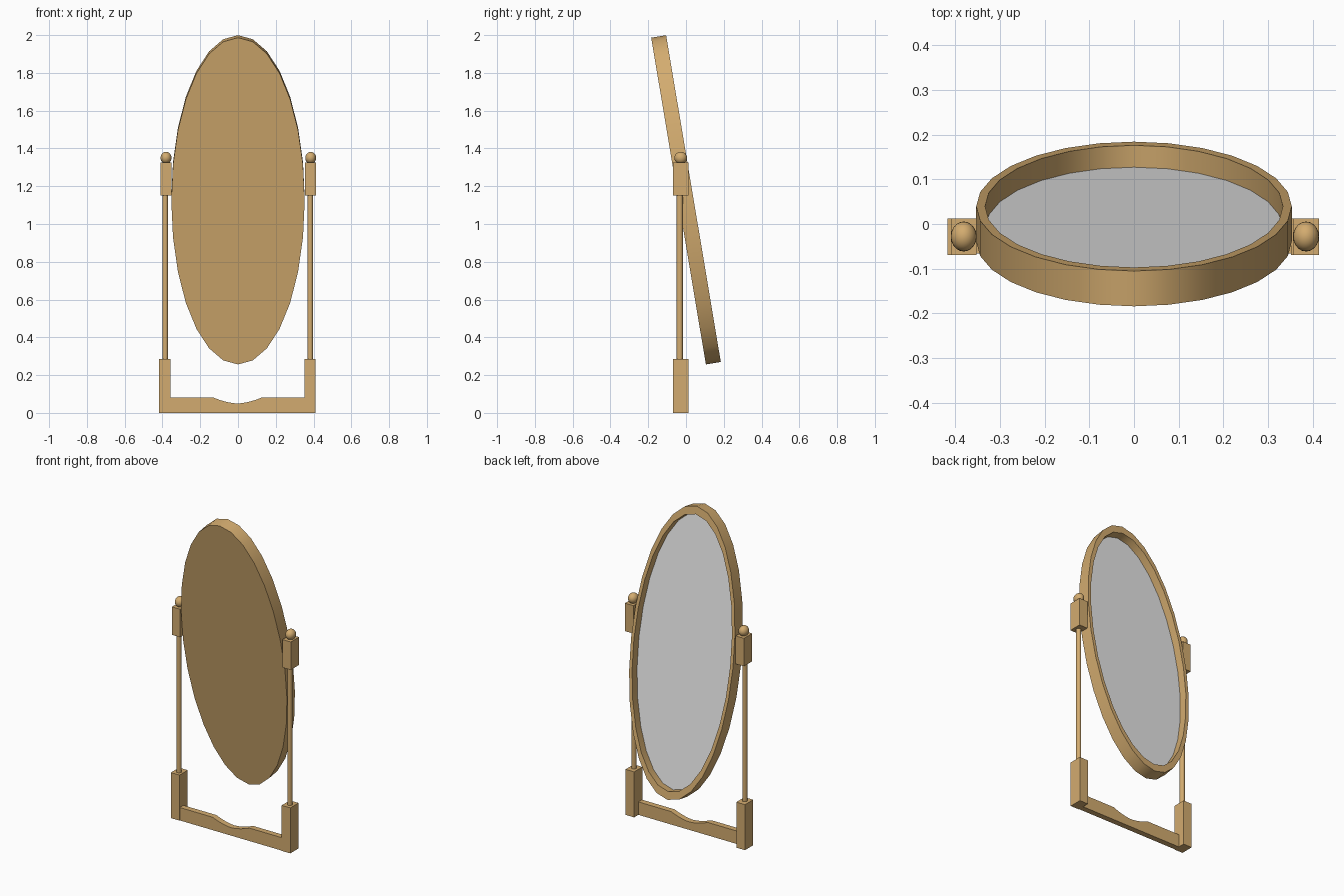
import bpy, bmesh, math
from mathutils import Vector

if "Cube" in bpy.data.objects:
    bpy.data.objects.remove(bpy.data.objects["Cube"])


def material(name, rgb):
    m = bpy.data.materials.new(name)
    m.diffuse_color = (*rgb, 1)
    m.use_nodes = True
    m.node_tree.nodes["Principled BSDF"].inputs["Base Color"].default_value = m.diffuse_color
    return m


WOOD = material("light_wood", (0.65, 0.41, 0.16))
GLASS = material("mirror_grey", (0.8, 0.8, 0.8))


def finish(bm, name, mat, smooth=None):
    bmesh.ops.recalc_face_normals(bm, faces=bm.faces[:])
    me = bpy.data.meshes.new(name)
    bm.to_mesh(me)
    bm.free()
    ob = bpy.data.objects.new(name, me)
    bpy.context.collection.objects.link(ob)
    me.materials.append(mat)
    if smooth:
        bpy.ops.object.select_all(action='DESELECT')
        ob.select_set(True)
        bpy.context.view_layer.objects.active = ob
        bpy.ops.object.shade_smooth_by_angle(angle=math.radians(smooth))
    return ob


def place(bm, center, scale):
    for v in bm.verts:
        v.co = Vector([v.co[i] * scale[i] + center[i] for i in range(3)])


def box(name, x0, x1, y0, y1, z0, z1):
    bm = bmesh.new()
    bmesh.ops.create_cube(bm, size=1)
    place(bm, ((x0 + x1) / 2, (y0 + y1) / 2, (z0 + z1) / 2),
          (x1 - x0, y1 - y0, z1 - z0))
    finish(bm, name, WOOD)


# tilted oval: local (x, along, out) mapped into the leaning plane
TILT = math.radians(9.5)
SIDES = 28


def oval(bm, scale, out):
    ring = []
    for i in range(SIDES):
        a = 2 * math.pi * i / SIDES
        v = 0.877 * scale * math.cos(a)
        ring.append(bm.verts.new((
            0.353 * scale * math.sin(a),
            -math.sin(TILT) * v + math.cos(TILT) * out,
            1.128 + math.cos(TILT) * v + math.sin(TILT) * out)))
    return ring


# frame: solid back, raised rim, recessed floor
bm = bmesh.new()
rings = [oval(bm, s, w) for s, w in
         ((1, -0.04), (1, 0.04), (0.944, 0.04), (0.944, -0.015))]
for a, b in zip(rings, rings[1:]):
    for i in range(SIDES):
        j = (i + 1) % SIDES
        bm.faces.new((a[i], a[j], b[j], b[i]))
bm.faces.new(rings[0])
bm.faces.new(rings[-1])
finish(bm, "mirror_frame", WOOD, 40)

# glass plate lying in the frame
bm = bmesh.new()
lo, hi = oval(bm, 0.943, -0.0145), oval(bm, 0.943, -0.0095)
bm.faces.new(lo)
bm.faces.new(hi)
for i in range(SIDES):
    j = (i + 1) % SIDES
    bm.faces.new((lo[i], lo[j], hi[j], hi[i]))
finish(bm, "mirror_glass", GLASS)

# posts: foot block, rod, top block, ball; (foot x, rod x, top x)
Y0, Y1 = -0.069, 0.012
for side, fx, rx, tx in (("left", -0.387, -0.385, -0.381),
                         ("right", 0.381, 0.383, 0.385)):
    box(side + "_foot_block", fx - 0.03, fx + 0.03, Y0, Y1, 0, 0.285)
    box(side + "_top_block", tx - 0.029, tx + 0.029, Y0, Y1, 1.15, 1.325)

    bm = bmesh.new()
    bmesh.ops.create_cone(bm, cap_ends=True, segments=16, radius1=1,
                          radius2=1, depth=1)
    place(bm, (rx, -0.033, 0.72), (0.0145, 0.016, 0.88))
    finish(bm, side + "_rod", WOOD, 40)

    bm = bmesh.new()
    bmesh.ops.create_uvsphere(bm, u_segments=20, v_segments=12, radius=1)
    place(bm, (tx, -0.028, 1.35), (0.029, 0.0335, 0.032))
    finish(bm, side + "_ball", WOOD, 60)

# base rail with a scooped top
profile = [(-0.36, 0), (0.355, 0), (0.355, 0.081), (0.125, 0.081)]
N = 12
for i in range(1, N):
    t = i / N
    u = abs(2 * t - 1)
    profile.append((0.125 - 0.255 * t, 0.05 + 0.031 * u ** 1.7))
profile += [(-0.13, 0.081), (-0.36, 0.081)]
bm = bmesh.new()
front = bm.faces.new([bm.verts.new((x, -0.066, z)) for x, z in profile])
ext = bmesh.ops.extrude_face_region(bm, geom=[front], use_keep_orig=True)
for g in ext["geom"]:
    if isinstance(g, bmesh.types.BMVert):
        g.co.y = -0.03
finish(bm, "base_rail", WOOD, 30)
